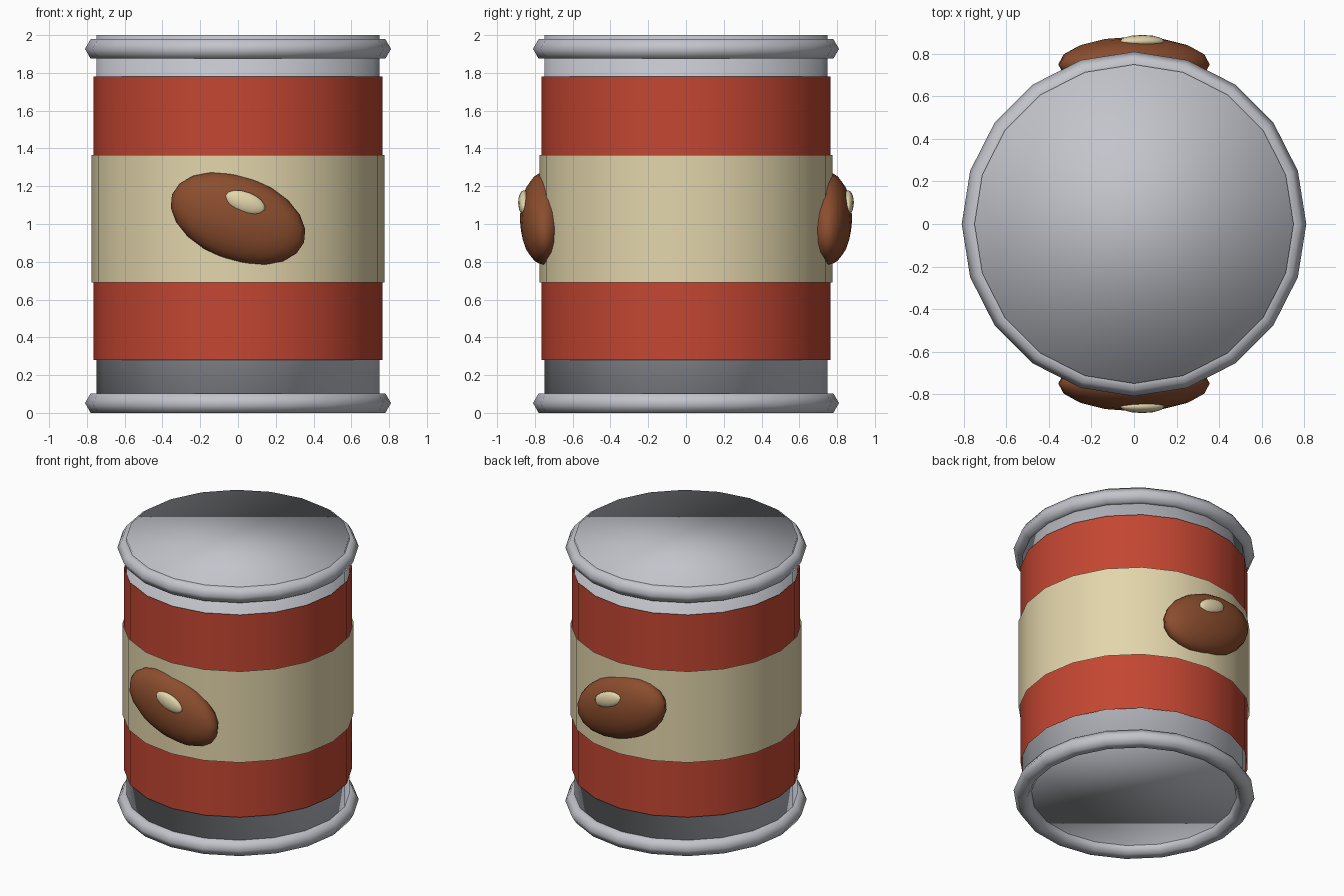
import bpy, math

if "Cube" in bpy.data.objects:
    bpy.data.objects.remove(bpy.data.objects["Cube"])

SIDES = 20
MID = 1.026  # mid height of the can body


def material(name, r, g, b):
    m = bpy.data.materials.new(name)
    m.diffuse_color = (r, g, b, 1)
    m.use_nodes = True
    m.node_tree.nodes["Principled BSDF"].inputs["Base Color"].default_value = m.diffuse_color
    return m


metal = material("light_grey_metal", 0.54, 0.555, 0.60)
red = material("red_paper", 0.55, 0.062, 0.032)
cream = material("cream_paper", 0.77, 0.67, 0.41)
brown = material("bean_brown", 0.26, 0.075, 0.027)


def finish(name, mat):
    ob = bpy.context.object
    ob.name = name
    ob.data.materials.append(mat)
    bpy.ops.object.shade_smooth()
    return ob


def tube(name, radius, depth, z, mat, cap):
    bpy.ops.mesh.primitive_cylinder_add(vertices=SIDES, radius=radius, depth=depth,
                                        end_fill_type=cap, location=(0, 0, z))
    return finish(name, mat)


def rim(name, z):
    bpy.ops.mesh.primitive_torus_add(major_segments=SIDES, minor_segments=6,
                                     major_radius=0.75, minor_radius=0.06,
                                     location=(0, 0, z))
    return finish(name, metal)


def blob(name, loc, size, mat, segments, rings):
    # Flattened sphere, tilted down towards +x
    bpy.ops.mesh.primitive_uv_sphere_add(segments=segments, ring_count=rings, radius=1,
                                         location=loc, rotation=(0, math.radians(20), 0))
    bpy.context.object.scale = size
    return finish(name, mat)


# Can body and rolled rims
tube("can_body", 0.75, 1.948, MID, metal, 'NGON')
rim("bottom_rim", 0.052)
rim("top_rim", 1.927)

# Paper label and its middle band (open sleeves)
tube("label", 0.765, 1.50, MID + 0.004, red, 'NOTHING')
tube("label_band", 0.776, 0.675, MID + 0.002, cream, 'NOTHING')

# Bean with a highlight, on the front and the back
for side, s in (("front", -1), ("back", 1)):
    blob(side + "_bean", (0, s * 0.75, 1.029), (0.372, 0.13, 0.223), brown, 16, 10)
    blob(side + "_bean_highlight", (0.038, s * 0.858, 1.113), (0.112, 0.031, 0.057), cream, 12, 8)
